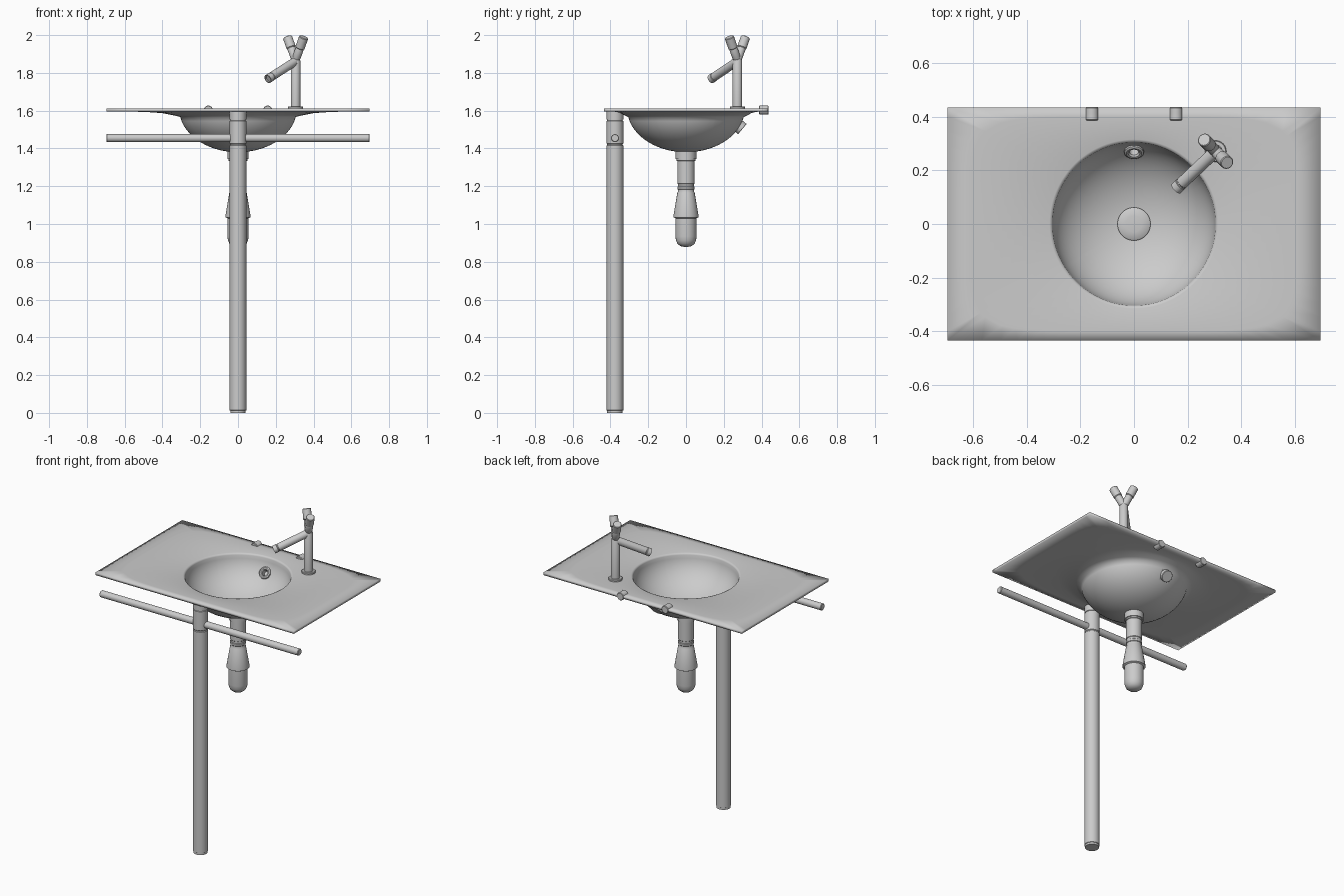
import bpy, bmesh
from math import sin, cos, pi, atan2, radians
from mathutils import Vector

if "Cube" in bpy.data.objects:
    bpy.data.objects.remove(bpy.data.objects["Cube"])


def finish(name, bm, angle=35):
    bmesh.ops.recalc_face_normals(bm, faces=bm.faces)
    me = bpy.data.meshes.new(name)
    bm.to_mesh(me)
    bm.free()
    ob = bpy.data.objects.new(name, me)
    bpy.context.collection.objects.link(ob)
    bpy.ops.object.select_all(action='DESELECT')
    ob.select_set(True)
    bpy.context.view_layer.objects.active = ob
    bpy.ops.object.shade_smooth_by_angle(angle=radians(angle))
    return ob


def skin(bm, rings):
    # bridge consecutive vertex rings and cap both ends
    n = len(rings[0])
    for a, b in zip(rings, rings[1:]):
        for i in range(n):
            j = (i + 1) % n
            bm.faces.new((a[i], a[j], b[j], b[i]))
    bm.faces.new(rings[0])
    bm.faces.new(rings[-1])


def lathe(name, profile, origin=(0, 0, 0), axis=(0, 0, 1), seg=40):
    # profile is (radius, distance along axis)
    bm = bmesh.new()
    rot = Vector((0, 0, 1)).rotation_difference(Vector(axis))
    rings = []
    for r, h in profile:
        rings.append([bm.verts.new(Vector(origin) + rot @ Vector(
            (r * cos(2 * pi * i / seg), r * sin(2 * pi * i / seg), h))) for i in range(seg)])
    skin(bm, rings)
    return finish(name, bm)


def rod(name, p, q, r):
    d = Vector(q) - Vector(p)
    length = d.length
    b = 0.003
    return lathe(name, [(r - b, 0), (r, b), (r, length - b), (r - b, length)], p, d)


HX, HY, TOP, UNDER = 0.697, 0.435, 1.612, 1.595

# basin: rings run from the inner bowl, over the slab, to the outer bowl
SEG = 96
angles = [2 * pi * i / SEG for i in range(SEG)]
for sx in (1, -1):
    for sy in (1, -1):
        c = atan2(sy * HY, sx * HX) % (2 * pi)
        angles[round(c / (2 * pi) * SEG)] = c


def ring(bm, rx, ry, z, power=2):
    vs = []
    for a in angles:
        u, v = abs(cos(a)) / rx, abs(sin(a)) / ry
        r = 1 / max(u, v) if power is None else (u ** power + v ** power) ** (-1 / power)
        vs.append(bm.verts.new((r * cos(a), r * sin(a), z)))
    return vs


bm = bmesh.new()
rings = []
for k in range(1, 17):
    t = k / 16 * pi / 2 * 0.97
    rings.append(ring(bm, 0.305 * sin(t), 0.305 * sin(t), TOP - 0.215 * cos(t)))
rings += [ring(bm, 0.308, 0.308, TOP - 0.003), ring(bm, 0.316, 0.316, TOP),
          ring(bm, 0.61, 0.40, TOP, 6),
          ring(bm, HX, HY, TOP, None), ring(bm, HX, HY, UNDER, None),
          ring(bm, 0.61, 0.40, UNDER, 6),
          ring(bm, 0.50, 0.37, UNDER - 0.001), ring(bm, 0.40, 0.345, UNDER - 0.008),
          ring(bm, 0.34, 0.325, UNDER - 0.02)]
for k in range(14, 0, -1):
    t = k / 16 * pi / 2
    rings.append(ring(bm, 0.312 * sin(t), 0.312 * sin(t), TOP - 0.232 * cos(t)))
skin(bm, rings)
basin = finish("basin", bm, 180)

# overflow fitting passing through the bowl wall, with an open mouth
mouth, out = (0, 0.263, 1.532), (0, 0.77, -0.64)
lathe("overflow_fitting", [(0.017, 0.035), (0.017, 0.008), (0.022, 0.001), (0.029, 0),
                           (0.036, 0.004), (0.037, 0.010), (0.035, 0.012), (0.035, 0.044),
                           (0.033, 0.046)], mouth, out)
cutter = lathe("overflow_cutter", [(0.026, -0.03), (0.026, 0.04)], mouth, out)
cutter.hide_render = True
cutter.hide_set(True)
cut = basin.modifiers.new("overflow_hole", 'BOOLEAN')
cut.object = cutter
cut.operation = 'DIFFERENCE'
cut.solver = 'EXACT'

# drain plug and trap
lathe("drain_plug", [(0.058, 1.395), (0.062, 1.398), (0.062, 1.408), (0.057, 1.412),
                     (0.03, 1.415), (0.005, 1.416)])
lathe("drain_trap", [(0.04, 1.40), (0.055, 1.40), (0.055, 1.345), (0.050, 1.343),
                     (0.050, 1.335), (0.046, 1.333), (0.046, 1.215), (0.043, 1.212),
                     (0.043, 1.20), (0.046, 1.197), (0.046, 1.185), (0.043, 1.182),
                     (0.043, 1.17), (0.046, 1.165), (0.066, 1.045), (0.066, 1.035),
                     (0.056, 1.03), (0.056, 0.935), (0.053, 0.912), (0.045, 0.895),
                     (0.030, 0.883), (0.01, 0.879)])

# support post with joint grooves, and the towel bar through it
lathe("support_post", [(0.041, 0), (0.041, 0.012), (0.044, 0.014), (0.044, 1.416),
                       (0.041, 1.419), (0.041, 1.423), (0.044, 1.426), (0.044, 1.546),
                       (0.041, 1.548), (0.041, 1.552), (0.044, 1.554), (0.044, UNDER + 0.004)],
      (0, -0.376, 0))
rod("towel_bar", (-HX, -0.376, 1.455), (HX, -0.376, 1.455), 0.021)

# wall clips on the back edge
for side, s in (("left", -1), ("right", 1)):
    rod("wall_clip_" + side, (s * 0.157, 0.387, 1.603), (s * 0.157, 0.437, 1.603), 0.024)

# faucet: stem, spout and two handles
fx, fy = 0.305, 0.272
lathe("faucet_stem", [(0.04, 1.608), (0.04, 1.620), (0.037, 1.623), (0.025, 1.623),
                      (0.025, 1.865), (0.018, 1.878), (0.005, 1.882)], (fx, fy, 0))
hub = Vector((fx, fy, 1.862))
d = Vector((0.158, 0.133, 1.768)) - hub
L = d.length
lathe("faucet_spout", [(0.015, -0.02), (0.022, -0.012), (0.023, 0), (0.023, L - 0.032), (0.021, L - 0.03),
                       (0.021, L - 0.026), (0.024, L - 0.024), (0.024, L), (0.018, L),
                       (0.018, L - 0.008)], hub, d)
for side, s in (("left", -1), ("right", 1)):
    d = Vector((s * 0.043, -s * 0.043, 0.122))
    L = d.length
    lathe("faucet_handle_" + side, [(0.018, 0), (0.022, 0.02), (0.022, L * 0.5), (0.021, L * 0.52),
                                    (0.025, L * 0.55), (0.025, L - 0.003), (0.022, L)], hub + Vector((0, 0, 0.005)), d)
